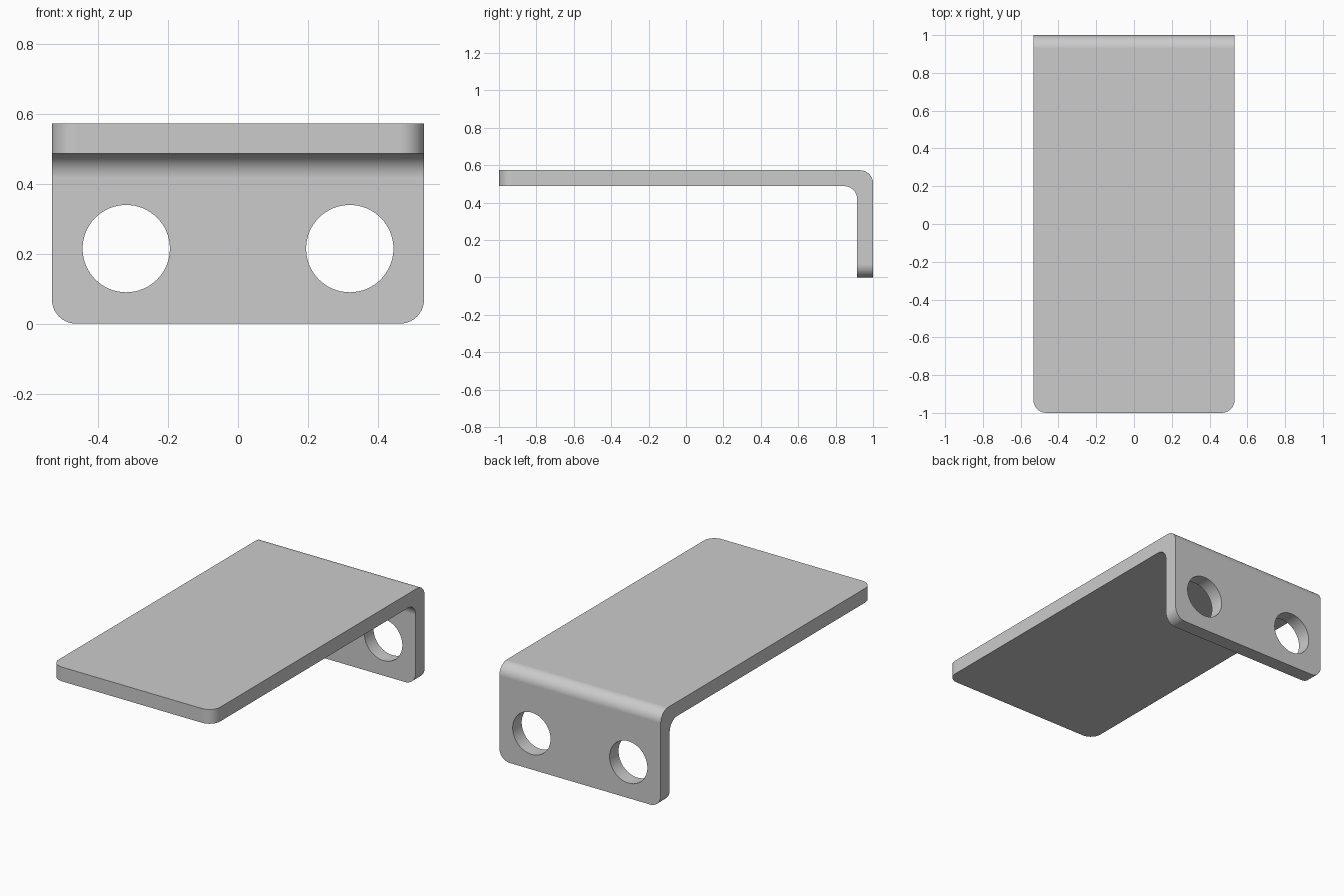
import bpy, bmesh
from math import radians

if "Cube" in bpy.data.objects:
    bpy.data.objects.remove(bpy.data.objects["Cube"])

HALF_W, TOP, THICK, RADIUS = 0.533, 0.573, 0.085, 0.07

# L-shaped side profile (y, z), extruded across x
profile = [(-1, TOP - THICK), (1 - THICK, TOP - THICK), (1 - THICK, 0),
           (1, 0), (1, TOP), (-1, TOP)]
bm = bmesh.new()
face = bm.faces.new([bm.verts.new((-HALF_W, y, z)) for y, z in profile])
ext = bmesh.ops.extrude_face_region(bm, geom=[face])
bmesh.ops.translate(bm, vec=(2 * HALF_W, 0, 0),
                    verts=[v for v in ext["geom"] if isinstance(v, bmesh.types.BMVert)])
bmesh.ops.recalc_face_normals(bm, faces=bm.faces)


# Round the bend (inside and outside) and the free corners of both plates
def is_rounded(edge):
    a, b = (v.co for v in edge.verts)
    mid, d = (a + b) / 2, b - a
    bend = abs(d.x) > 1 and mid.y > 0.9 and mid.z > 0.4
    shelf_corner = abs(d.z) > 0.01 and mid.y < -0.99
    flange_corner = 0.01 < abs(d.y) < 0.2 and mid.z < 0.01
    return bend or shelf_corner or flange_corner


bmesh.ops.bevel(bm, geom=[e for e in bm.edges if is_rounded(e)], offset=RADIUS,
                offset_type='OFFSET', segments=10, profile=0.5, affect='EDGES')
bmesh.ops.recalc_face_normals(bm, faces=bm.faces)
mesh = bpy.data.meshes.new("angle_bracket")
bm.to_mesh(mesh)
bm.free()
bracket = bpy.data.objects.new("angle_bracket", mesh)
bpy.context.collection.objects.link(bracket)


def activate(obj):
    bpy.ops.object.select_all(action='DESELECT')
    obj.select_set(True)
    bpy.context.view_layer.objects.active = obj


# Two screw holes through the hanging flange
for side in (-1, 1):
    bpy.ops.mesh.primitive_cylinder_add(vertices=64, radius=0.125, depth=0.3,
                                        location=(side * 0.32, 1 - THICK / 2, 0.215),
                                        rotation=(radians(90), 0, 0))
    cutter = bpy.context.object
    cutter.name = "hole_cutter"
    cutter.hide_render = True
    cut = bracket.modifiers.new("screw_hole", 'BOOLEAN')
    cut.operation, cut.solver, cut.object = 'DIFFERENCE', 'EXACT', cutter
    activate(bracket)
    bpy.ops.object.modifier_apply(modifier=cut.name)
    bpy.data.objects.remove(cutter, do_unlink=True)

# Smooth bends, crisp edges, flat plates
activate(bracket)
bpy.ops.object.shade_smooth_by_angle(angle=radians(30))
weighted = bracket.modifiers.new("flat_plates", 'WEIGHTED_NORMAL')
weighted.keep_sharp = True
